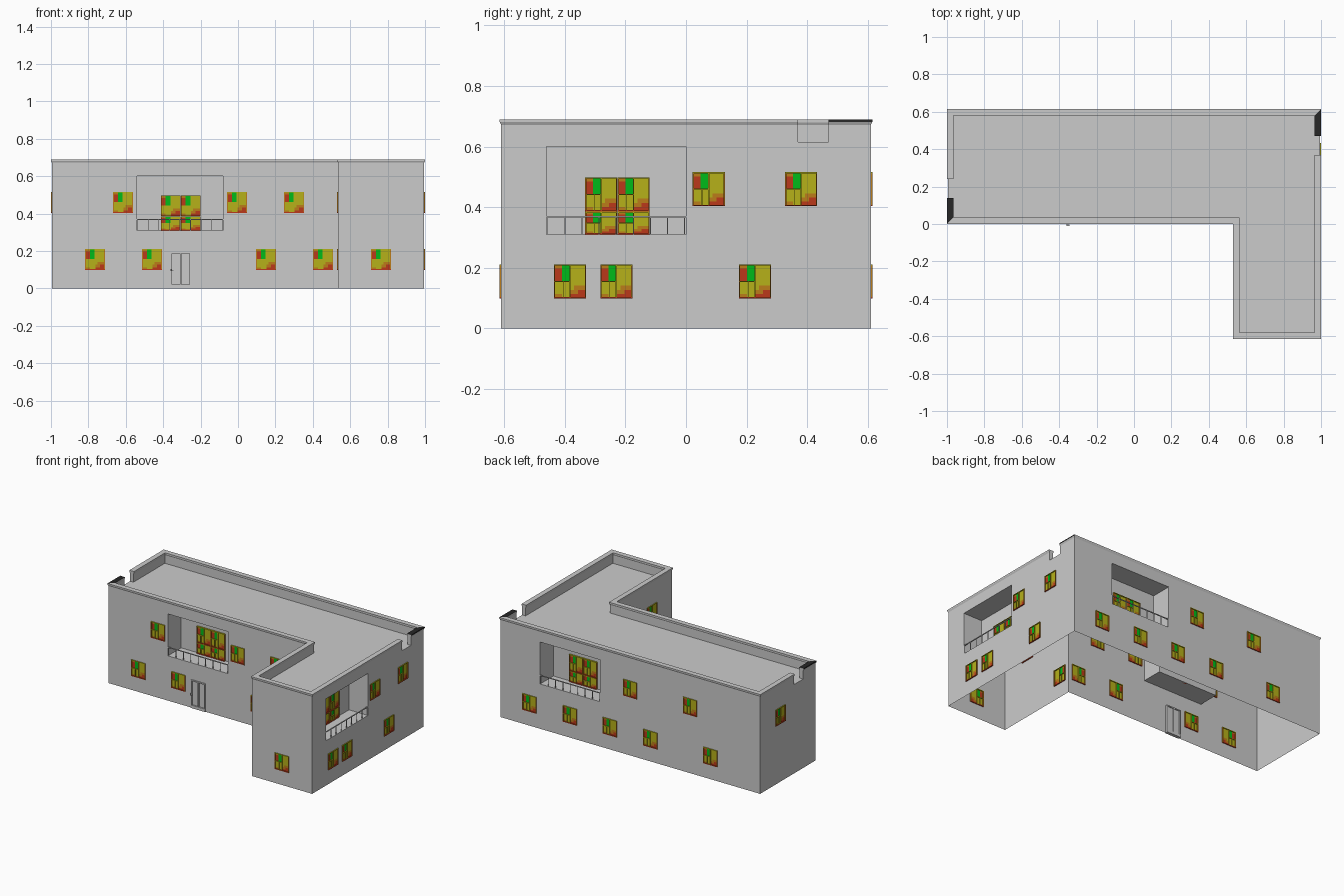
import bpy, bmesh
from math import radians
from mathutils import Matrix, Vector

if "Cube" in bpy.data.objects:
    bpy.data.objects.remove(bpy.data.objects["Cube"])

X, Y, F, WX = 0.995, 0.61, 0.005, 0.535     # wall planes: sides, ends, main front, wing inner
ROOF, DEPTH = 0.615, 0.145
WIN_W, WIN_H, LOW, UP = 0.106, 0.112, 0.099, 0.404


def material(name, rgb):
    m = bpy.data.materials.new(name)
    m.diffuse_color = (*rgb, 1)
    m.use_nodes = True
    m.node_tree.nodes["Principled BSDF"].inputs["Base Color"].default_value = m.diffuse_color
    return m


GREEN, YELLOW, ORANGE, RED = PALETTE = [
    material("green", (0.0, 0.5, 0.01)), material("yellow", (0.47, 0.44, 0.01)),
    material("orange", (0.5, 0.2, 0.01)), material("red", (0.5, 0.04, 0.01))]
DARK = material("dark", (0.02, 0.02, 0.02))


def finish(name, bm, mats=(), matrix=Matrix()):
    me = bpy.data.meshes.new(name)
    bm.to_mesh(me)
    bm.free()
    for m in mats:
        me.materials.append(m)
    ob = bpy.data.objects.new(name, me)
    ob.matrix_world = matrix
    bpy.context.collection.objects.link(ob)
    return ob


def quad(bm, *pts, mat=0):
    f = bm.faces.new([bm.verts.new(p) for p in pts])
    f.material_index = mat


def box(bm, lo, hi, mat=0):
    size = [b - a for a, b in zip(lo, hi)]
    mid = [(a + b) / 2 for a, b in zip(lo, hi)]
    vs = bmesh.ops.create_cube(bm, size=1, matrix=Matrix.Translation(mid) @ Matrix.Diagonal((*size, 1)))["verts"]
    for f in {f for v in vs for f in v.link_faces}:
        f.material_index = mat


# Local wall frame: x along the wall, y inward, z up
def wall(name, matrix, u0, u1, holes):
    bm = bmesh.new()
    us = sorted({u0, u1, *[h[0] for h in holes], *[h[1] for h in holes]})
    zs = sorted({0, ROOF, *[h[2] for h in holes], *[h[3] for h in holes]})
    for a, b in zip(us, us[1:]):
        for c, d in zip(zs, zs[1:]):
            u, z = (a + b) / 2, (c + d) / 2
            if not any(h[0] < u < h[1] and h[2] < z < h[3] for h in holes):
                quad(bm, (a, 0, c), (b, 0, c), (b, 0, d), (a, 0, d))
    bmesh.ops.remove_doubles(bm, verts=bm.verts, dist=1e-5)
    finish(name, bm, (), matrix)


def pane_colour(s, t):
    if s < 0.25:
        return 3 if 0.5 < t < 0.85 else 2 if t < 0.12 or t > 0.85 else 1
    if s < 0.5:
        return 0 if t > 0.5 and s + 0.25 * (1 - t) > 0.29 else 1
    red = (1 - t) + 0.3 * (s - 0.75)
    return 3 if red > 0.82 else 2 if red > 0.66 else 1


def window(bm, u, z, w=WIN_W, h=WIN_H, y=0.0):
    n, m = 8, 8
    for i in range(n):
        for j in range(m):
            a, b, c, d = u + w*i/n, u + w*(i+1)/n, z + h*j/m, z + h*(j+1)/m
            quad(bm, (a, y, c), (b, y, c), (b, y, d), (a, y, d), mat=pane_colour((i+.5)/n, (j+.5)/m))
    e, t = 0.004, 0.006
    # outer frame, mullion, transom and small casement bar
    for a, b, c, d, k in [(0, w, 0, e, 3), (0, w, h-e, h, 1), (0, e, e, h-e, 2), (w-e, w, e, h-e, 2),
                          (w/2-e/2, w/2+e/2, e, h-e, 1), (e, w/2, h/2-e/2, h/2+e/2, 1),
                          (w*.28, w*.28+e/2, e, h/2, 1)]:
        box(bm, (u+a, y-t, z+c), (u+b, y+t, z+d), k)


def balcony(name, matrix, u0, bm_win):
    u1, z0, z1, d = u0 + 0.46, 0.31, 0.60, DEPTH
    # recess
    bm = bmesh.new()
    box(bm, (u0, 0, z0), (u1, d, z1))
    bm.faces.ensure_lookup_table()
    bmesh.ops.delete(bm, geom=[f for f in bm.faces if f.calc_center_median().y < 1e-4], context='FACES_ONLY')
    bmesh.ops.reverse_faces(bm, faces=bm.faces)
    finish(name + "_balcony_recess", bm, (), matrix)
    # railing
    bm = bmesh.new()
    box(bm, (u0, 0.0, 0.366), (u1, 0.006, 0.371))
    for i in range(9):
        u = u0 + 0.002 + i * 0.0565
        box(bm, (u, 0.001, z0), (u + 0.003, 0.005, 0.366))
    finish(name + "_balcony_railing", bm, (), matrix)
    # glazing on the back of the recess
    for k in range(2):
        window(bm_win, u0 + 0.127 + k * 0.107, 0.386, y=d - 0.007)
        window(bm_win, u0 + 0.127 + k * 0.107, z0, h=0.075, y=d - 0.007)


def door(name, matrix, u0, u1, h):
    bm = bmesh.new()
    e, m = 0.008, (u0 + u1) / 2
    box(bm, (u0, 0.004, 0), (u1, 0.010, h))
    for a, b, c, d in [(u0, u0+e, 0, h), (u1-e, u1, 0, h), (u0+e, u1-e, h-e, h),
                       (m-e/2, m+e/2, 0.0, h-e), (u0+e, u1-e, 0, 0.02)]:
        box(bm, (a, -0.006, c), (b, 0.016, d))
    box(bm, (u0 + 0.002, -0.016, 0.092), (u0 + 0.016, -0.008, 0.097))   # handle
    box(bm, (u0 + 0.002, -0.016, 0.092), (u0 + 0.006, 0.0, 0.104))
    finish(name, bm, (), matrix)


# name, turn, origin, u range, lower windows, upper windows, balcony start, door
WALLS = [
    ("front", 0, (0, F), (-X, WX), (-.765, -.46, .15, .455), (-.615, -.005, .30), -.54, (-.362, -.252, 0, .195)),
    ("wing_front", 0, (0, -Y), (WX, X), (.765,), (), None, None),
    ("right", 90, (X, 0), (-Y, Y), (-.383, -.23, .228), (.075, .38), -.46, None),
    ("back", 180, (0, Y), (-X, X), (-.77, -.46, -.155, .155, .615), (0, .46), -.69, None),
    ("left", -90, (-X, 0), (-Y, -F), (), (-.39,), None, None),
    ("wing_inner", -90, (WX, 0), (-F, Y), (.08,), (.39,), None, None),
]
for name, turn, (ox, oy), (u0, u1), low, up, bal, dr in WALLS:
    M = Matrix.Translation((ox, oy, 0)) @ Matrix.Rotation(radians(turn), 4, 'Z')
    spots = [(u - WIN_W / 2, LOW) for u in low] + [(u - WIN_W / 2, UP) for u in up]
    holes = [(u, u + WIN_W, z, z + WIN_H) for u, z in spots]
    bm = bmesh.new()
    for u, z in spots:
        window(bm, u, z)
    if bal is not None:
        holes.append((bal, bal + 0.46, 0.31, 0.60))
        balcony(name, M, bal, bm)
    if dr:
        holes.append(dr)
        door(name + "_door", M, dr[0], dr[1], dr[3])
    finish(name + "_windows", bm, PALETTE, M)
    wall(name + "_wall", M, u0, u1, holes)

# Flat roof
bm = bmesh.new()
quad(bm, *[(x, y, ROOF) for x, y in [(-X, F), (WX, F), (WX, -Y), (X, -Y), (X, Y), (-X, Y)]])
finish("roof", bm)


# Parapet with coping, swept clockwise so that outward is to the left
PROFILE = [(0, ROOF), (0, .672), (.005, .682), (.005, .69), (-.03, .69), (-.03, .68), (-.026, .672), (-.026, ROOF)]


def parapet(name, path):
    pts = [Vector(p) for p in path]
    dirs = [(b - a).normalized() for a, b in zip(pts, pts[1:])]
    norms = [Vector((-d.y, d.x)) for d in dirs]
    bm = bmesh.new()
    rings = []
    for i, p in enumerate(pts):
        a, b = norms[max(i - 1, 0)], norms[min(i, len(norms) - 1)]
        off = a if a == b or (a - b).length < 1e-4 else a + b
        rings.append([bm.verts.new((*(p + off * o), z)) for o, z in PROFILE])
    n = len(PROFILE)
    for i in range(len(rings) - 1):
        for j in range(n):
            k = (j + 1) % n
            f = bm.faces.new((rings[i][j], rings[i][k], rings[i+1][k], rings[i+1][j]))
            f.material_index = int(i == len(rings) - 2 and 2 <= j <= 3)
    bm.faces.new(rings[0])
    bm.faces.new(rings[-1])
    bmesh.ops.recalc_face_normals(bm, faces=bm.faces)
    finish(name, bm, [material("plain", (0.8, 0.8, 0.8)), DARK])


parapet("back_parapet", [(-X, .24), (-X, Y), (X, Y), (X, .47)])
parapet("front_parapet", [(X, .37), (X, -Y), (WX, -Y), (WX, F), (-X, F), (-X, .14)])
